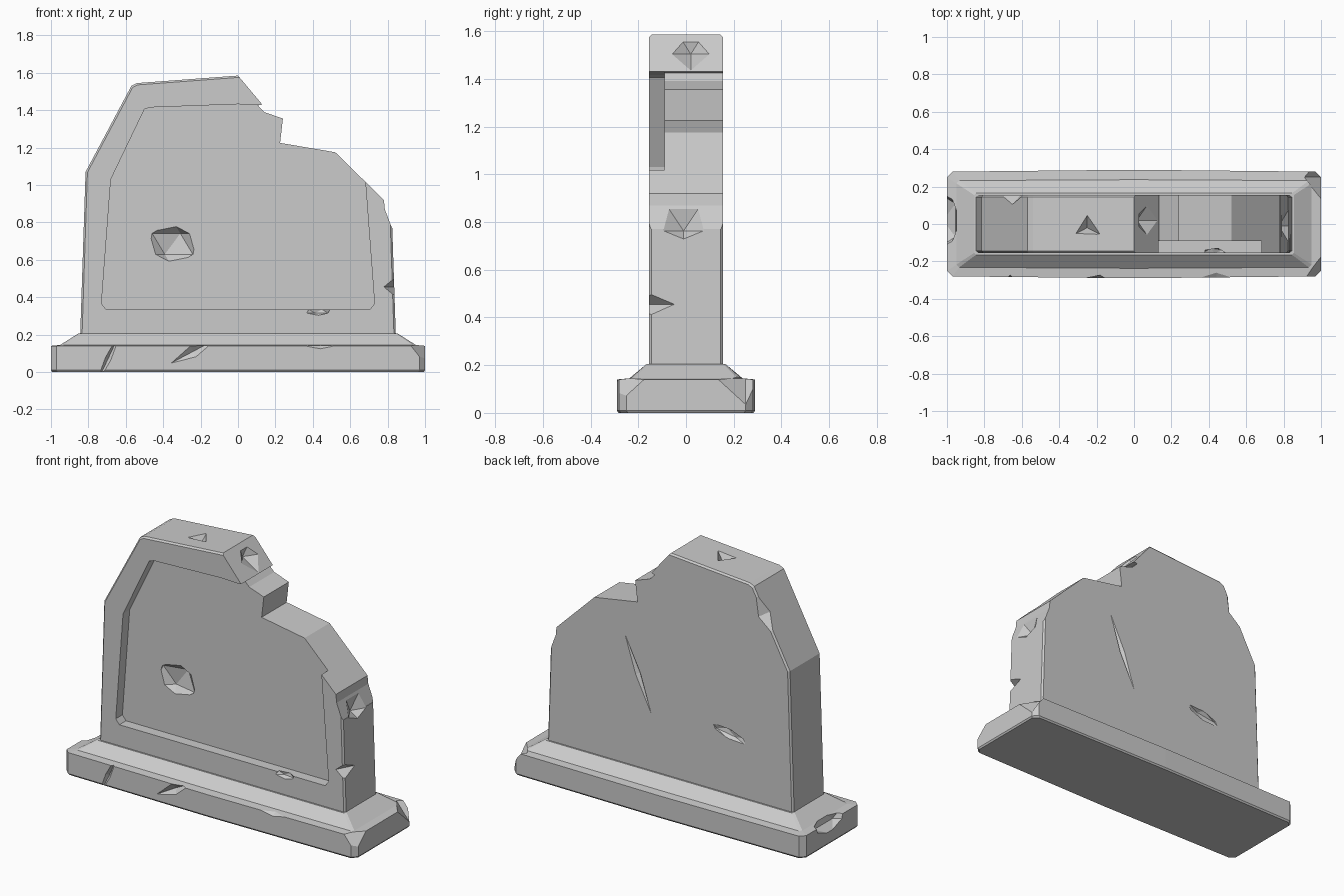
import bpy, bmesh
from math import radians
from mathutils import Matrix, Vector, Euler

cube = bpy.data.objects.get("Cube")
if cube:
    bpy.data.objects.remove(cube, do_unlink=True)

stone = bpy.data.materials.new("grey_stone")
stone.use_nodes = True
GREY = (0.6, 0.6, 0.6, 1)
stone.diffuse_color = GREY
stone.node_tree.nodes["Principled BSDF"].inputs["Base Color"].default_value = GREY


def make_object(name, bm):
    bmesh.ops.recalc_face_normals(bm, faces=bm.faces)
    mesh = bpy.data.meshes.new(name)
    bm.to_mesh(mesh)
    bm.free()
    obj = bpy.data.objects.new(name, mesh)
    bpy.context.collection.objects.link(obj)
    return obj


def loft(rings):
    """Closed solid through rings of equal point count."""
    bm = bmesh.new()
    loops = [[bm.verts.new(p) for p in ring] for ring in rings]
    n = len(loops[0])
    for low, high in zip(loops, loops[1:]):
        for i in range(n):
            j = (i + 1) % n
            bm.faces.new((low[i], low[j], high[j], high[i]))
    bm.faces.new(loops[0][::-1])
    bm.faces.new(loops[-1])
    return bm


def prism(outline, y0, y1):
    return loft([[(x, y, z) for x, z in outline] for y in (y0, y1)])


def apply(obj, mod):
    bpy.context.view_layer.objects.active = obj
    bpy.ops.object.modifier_apply(modifier=mod.name)


def carve(obj, bm):
    """Subtract a temporary solid from a part."""
    cutter = make_object("cutter", bm)
    cutter.hide_render = True
    mod = obj.modifiers.new("carve", "BOOLEAN")
    mod.operation, mod.solver, mod.object = "DIFFERENCE", "EXACT", cutter
    apply(obj, mod)
    bpy.data.objects.remove(cutter, do_unlink=True)


def chip(obj, sides, loc, size, tilt=0):
    """Faceted bite: sides 0 is a rounded pit, otherwise a sharp nick."""
    bm = bmesh.new()
    if sides:
        bmesh.ops.create_uvsphere(bm, u_segments=sides, v_segments=2, radius=1)
    else:
        bmesh.ops.create_icosphere(bm, subdivisions=1, radius=1)
    turn = Euler((0, radians(tilt), 0))
    bm.transform(Matrix.LocRotScale(Vector(loc), turn, Vector(size)))
    carve(obj, bm)


# Slab: whole, softly bevelled shape first
half = [(-0.845, 0.16), (-0.815, 1.07), (-0.57, 1.53), (-0.54, 1.545)]
outline = half + [(0, 1.585)] + [(-x, z) for x, z in reversed(half)]
slab = make_object("stone_slab", prism(outline, -0.155, 0.155))
bevel = slab.modifiers.new("bevel", "BEVEL")
bevel.width, bevel.segments, bevel.angle_limit = 0.01, 1, radians(40)
apply(slab, bevel)

# Recessed front panel
half = [(-0.705, 0.335), (-0.73, 0.365), (-0.68, 1.03), (-0.5, 1.405), (-0.47, 1.415)]
panel = half + [(0, 1.432)] + [(-x, z) for x, z in reversed(half)]
carve(slab, prism(panel, -0.3, -0.09))

# Broken upper corner
broken = [(-0.02, 1.75), (0, 1.585), (0.13, 1.43), (0.105, 1.425), (0.14, 1.39),
          (0.24, 1.355), (0.225, 1.225), (0.52, 1.175), (0.78, 0.92),
          (0.785, 0.87), (0.823, 0.77), (1.1, 0.72), (1.1, 1.75)]
carve(slab, prism(broken, -0.4, 0.4))

# Slab damage: break hollows, pits, nicks, crack
for bite in [
    (0, (0.15, 0.02, 1.57), (0.15, 0.16, 0.15)),
    (0, (0.9, -0.01, 0.83), (0.14, 0.17, 0.15)),
    (0, (-0.35, -0.13, 0.685), (0.15, 0.1, 0.125)),
    (4, (0.84, -0.155, 0.455), (0.06, 0.115, 0.05)),
    (3, (-0.25, -0.02, 1.57), (0.08, 0.07, 0.06)),
    (0, (0.43, -0.155, 0.325), (0.07, 0.03, 0.022)),
    (4, (0.22, 0.155, 0.78), (0.018, 0.02, 0.24), 22),
    (0, (-0.405, 0.158, 0.575), (0.13, 0.03, 0.032), -12),
    (4, (-0.65, 0.155, 1.38), (0.05, 0.05, 0.13), 29),
]:
    chip(slab, *bite)


# Plinth: slightly bowed sides, clipped corners, sloped shoulder
def ring(hx, hy, clip, bow, z):
    quarter = [(hx, hy - clip), (hx - clip, hy)]
    top = quarter + [(0, hy + bow)] + [(-x, y) for x, y in reversed(quarter)]
    return [(x, y, z) for x, y in top + [(-x, -y) for x, y in top]]


plinth = make_object("plinth", loft([
    ring(0.993, 0.273, 0.03, 0.01, 0), ring(1, 0.28, 0.03, 0.01, 0.01),
    ring(1, 0.28, 0.03, 0.01, 0.14), ring(0.95, 0.232, 0.015, 0.005, 0.145),
    ring(0.855, 0.165, 0.01, 0, 0.205)]))

# Plinth damage: scratches, edge slivers, knocked corners
for bite in [
    (4, (-0.695, -0.285, 0.07), (0.018, 0.02, 0.2), 25),
    (4, (-0.24, -0.29, 0.11), (0.035, 0.03, 0.15), 62),
    (4, (0.44, -0.287, 0.145), (0.11, 0.03, 0.022)),
    (4, (1, -0.28, 0.145), (0.08, 0.11, 0.1)),
    (4, (1, 0.25, 0.145), (0.09, 0.12, 0.11)),
    (0, (-1.02, 0.02, 0.15), (0.09, 0.17, 0.085)),
]:
    chip(plinth, *bite)

for part in (slab, plinth):
    part.data.materials.clear()
    part.data.materials.append(stone)
    for face in part.data.polygons:
        face.material_index = 0
        face.use_smooth = False
